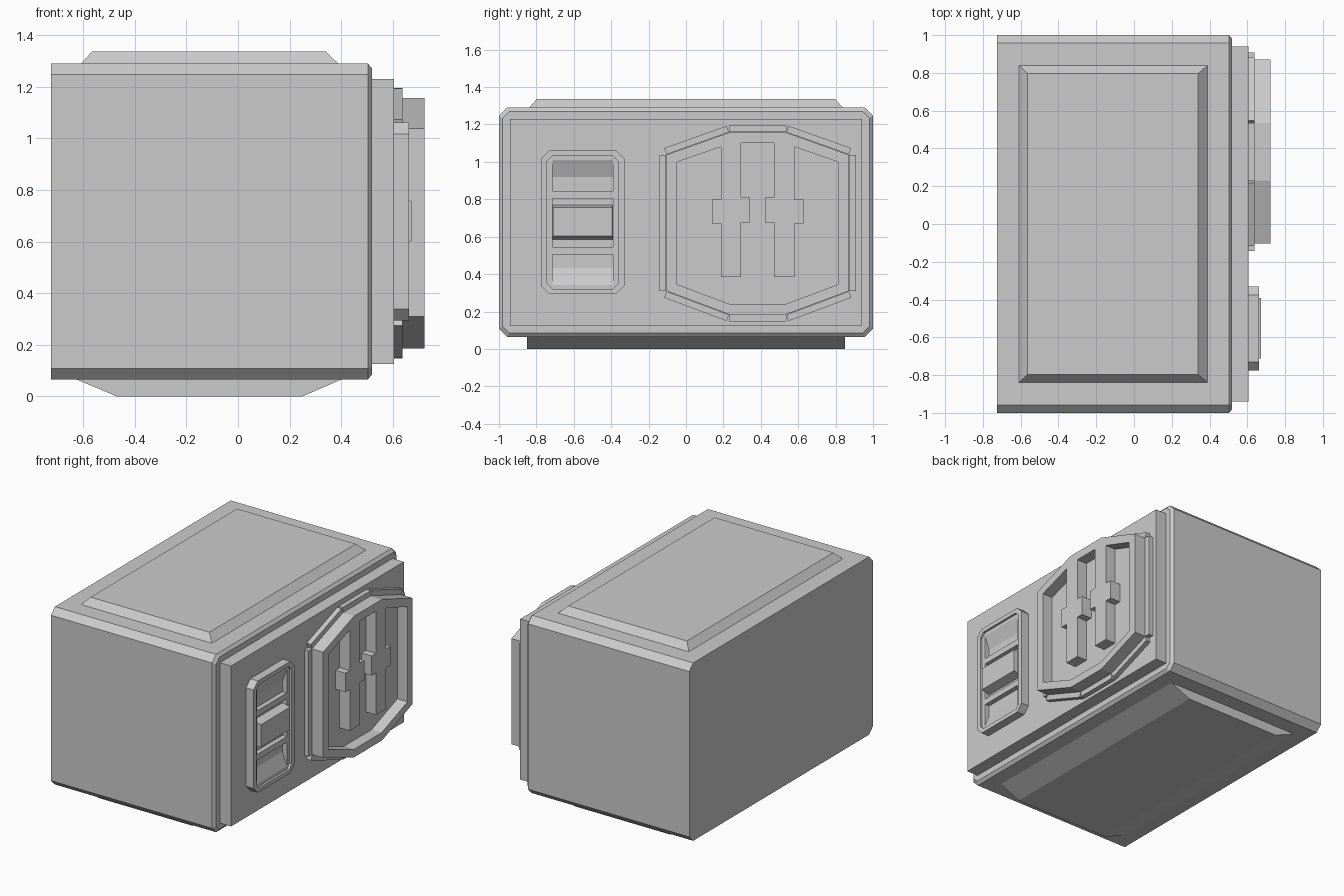
import bpy, bmesh
from mathutils import Vector

if "Cube" in bpy.data.objects:
    bpy.data.objects.remove(bpy.data.objects["Cube"], do_unlink=True)

grey = bpy.data.materials.new("plain_grey")
grey.use_nodes = True
COLOUR = (0.6, 0.6, 0.6, 1)
grey.diffuse_color = COLOUR
grey.node_tree.nodes["Principled BSDF"].inputs["Base Color"].default_value = COLOUR


def finish(name, bm):
    bmesh.ops.recalc_face_normals(bm, faces=bm.faces[:])
    mesh = bpy.data.meshes.new(name)
    bm.to_mesh(mesh)
    bm.free()
    mesh.materials.append(grey)
    obj = bpy.data.objects.new(name, mesh)
    bpy.context.collection.objects.link(obj)
    return obj


def prism(name, loops, x0, x1):
    """Extrude (y, z) outlines along x; later loops are holes."""
    bm = bmesh.new()
    for loop in loops:
        vs = [bm.verts.new((x0, y, z)) for y, z in loop]
        for a, b in zip(vs, vs[1:] + vs[:1]):
            bm.edges.new((a, b))
    bmesh.ops.triangle_fill(bm, edges=bm.edges[:], use_beauty=True,
                            normal=(1, 0, 0))
    res = bmesh.ops.extrude_face_region(bm, geom=bm.faces[:],
                                        use_keep_orig=True)
    top = [g for g in res["geom"] if isinstance(g, bmesh.types.BMVert)]
    bmesh.ops.translate(bm, verts=top, vec=(x1 - x0, 0, 0))
    return finish(name, bm)


def loft(name, lower, upper):
    """Join two four-cornered rings into a solid."""
    bm = bmesh.new()
    a = [bm.verts.new(p) for p in lower]
    b = [bm.verts.new(p) for p in upper]
    bm.faces.new(a)
    bm.faces.new(b)
    for i in range(len(a)):
        j = (i + 1) % len(a)
        bm.faces.new((a[i], a[j], b[j], b[i]))
    return finish(name, bm)


def rect(a0, a1, b0, b1, cut=0):
    if not cut:
        return [(a0, b0), (a1, b0), (a1, b1), (a0, b1)]
    return [(a0 + cut, b0), (a1 - cut, b0), (a1, b0 + cut), (a1, b1 - cut),
            (a1 - cut, b1), (a0 + cut, b1), (a0, b1 - cut), (a0, b0 + cut)]


def level(points, z):
    return [(x, y, z) for x, y in points]


def upright(points, x):
    return [(x, y, z) for y, z in points]


# Main case with long chamfers and a narrow chamfer round the panel end
BACK, END, FACE = -0.725, 0.52, 0.605
loft("case_body", upright(rect(-1, 1, 0.065, 1.29, 0.043), BACK),
     upright(rect(-1, 1, 0.065, 1.29, 0.043), END - 0.017))
loft("case_end", upright(rect(-1, 1, 0.065, 1.29, 0.043), END - 0.017),
     upright(rect(-0.98, 0.98, 0.085, 1.27, 0.035), END))

# Raised lid and tapered foot
loft("lid_panel", level(rect(-0.61, 0.39, -0.84, 0.84), 1.288),
     level(rect(-0.565, 0.34, -0.797, 0.797), 1.337))
loft("base_foot", level(rect(-0.63, 0.405, -0.85, 0.85), 0.067),
     level(rect(-0.47, 0.25, -0.85, 0.85), 0))

# Panel on the end of the case
prism("end_panel", [rect(-0.94, 0.94, 0.125, 1.23)], END - 0.01, FACE)

# Eight-sided plate: floor, then a rim with two stepped prongs hanging from it
MID = 0.383
side = [(0.153, 1.157), (0.487, 1.038), (0.487, 0.31), (0.153, 0.185)]
octagon = [(MID + d, z) for d, z in side] + [(MID - d, z) for d, z in side[::-1]]
half = [(0.088, 1.10), (0.088, 0.81), (0.04, 0.81), (0.04, 0.675),
        (0.088, 0.675), (0.088, 0.385), (0.197, 0.385), (0.197, 0.67),
        (0.245, 0.67), (0.245, 0.80), (0.197, 0.80), (0.197, 1.08),
        (0.43, 1.0), (0.43, 0.345), (0.15, 0.24)]
recess = [(MID + d, z) for d, z in half] + [(MID - d, z) for d, z in half[::-1]]
prism("plate_floor", [octagon], FACE - 0.005, 0.645)
prism("plate_rim", [octagon, recess], 0.645, 0.722)

# Separate trim strips round the eight-sided plate
centre = Vector((MID, 0.67))
for i, p in enumerate(octagon):
    a, b = Vector(p), Vector(octagon[(i + 1) % len(octagon)])
    run = (b - a).normalized()
    out = Vector((run.y, -run.x))
    if out.dot((a + b) / 2 - centre) < 0:
        out = -out
    strip = [a + out * 0.002, b + out * 0.002, b + out * 0.038, a + out * 0.038]
    prism(f"trim_strip_{i + 1}", [[tuple(v) for v in strip]], FACE - 0.005, 0.638)

# Slider housing: rim, inner frame and floor
Y0, Y1 = -0.715, -0.39
opening = rect(Y0, Y1, 0.342, 1.01)
inner = rect(-0.743, -0.362, 0.32, 1.033, 0.03)
prism("slider_rim", [rect(-0.775, -0.33, 0.293, 1.062, 0.045), inner],
      FACE - 0.005, 0.662)
prism("slider_frame", [inner, opening], FACE - 0.005, 0.647)
prism("slider_floor", [opening], FACE - 0.005, 0.612)

# Sloped ends, cross bars and the sliding block
for label, edge, deep in (("upper", 1.01, 0.92), ("lower", 0.342, 0.432)):
    tri = [(0.61, edge), (0.647, edge), (0.612, deep), (0.61, deep)]
    loft(f"{label}_slope", [(x, Y0, z) for x, z in tri],
         [(x, Y1, z) for x, z in tri])
for label, z in (("upper", 0.825), ("lower", 0.525)):
    prism(f"{label}_bar", [rect(Y0, Y1, z - 0.02, z + 0.02)], 0.61, 0.645)
loft("slider_block", upright(rect(Y0, Y1, 0.585, 0.77), 0.61),
     upright(rect(Y0 + 0.003, Y1 - 0.003, 0.603, 0.757), 0.673))
